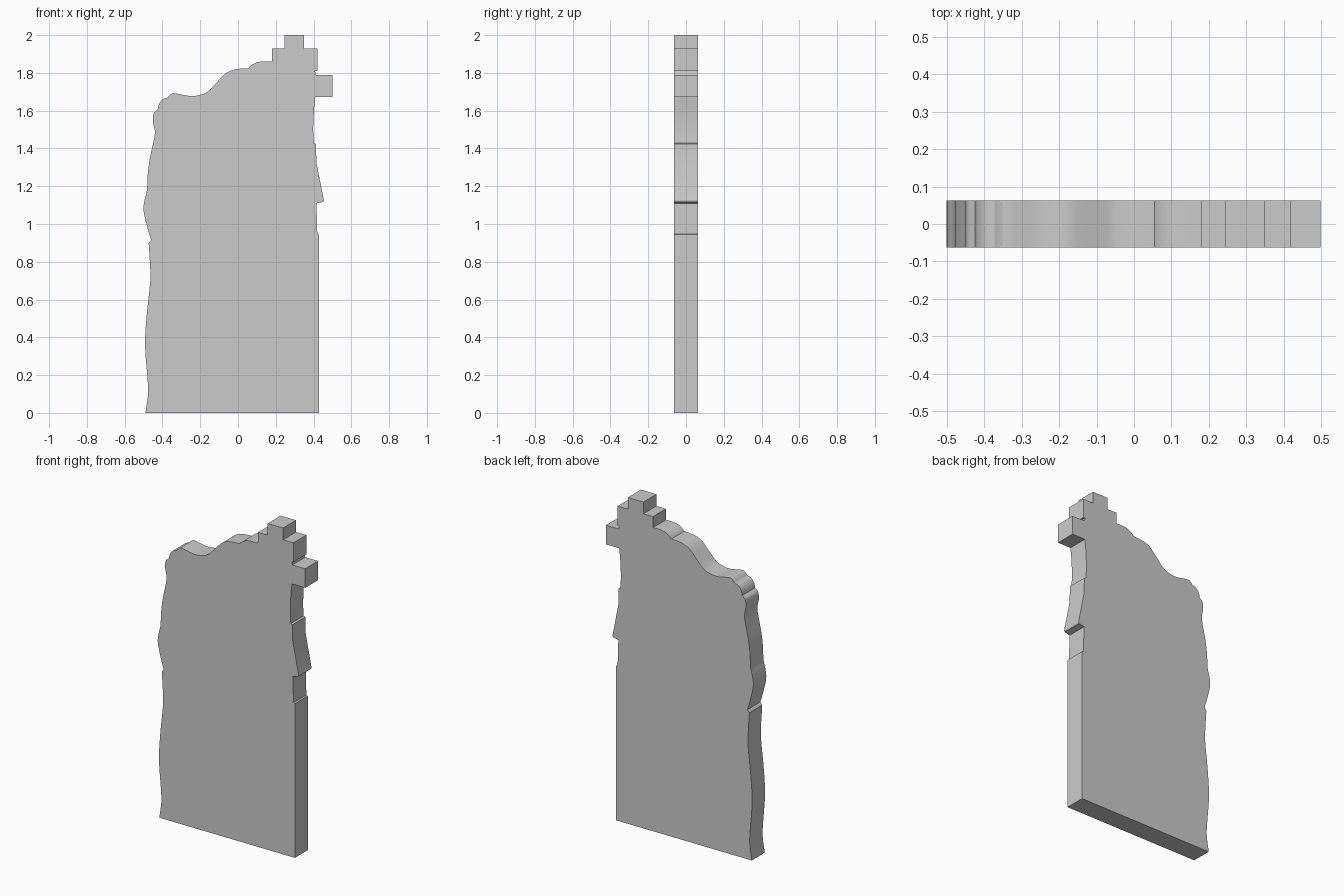
import bpy, bmesh, math
from mathutils import Vector

if "Cube" in bpy.data.objects:
    bpy.data.objects.remove(bpy.data.objects["Cube"])

DEPTH = 0.125


def spline(points, steps=5):
    """Smooth run through the given points (Catmull-Rom)."""
    p = [Vector(q) for q in points]
    p = [2 * p[0] - p[1]] + p + [2 * p[-1] - p[-2]]
    out = []
    for a, b, c, d in zip(p, p[1:], p[2:], p[3:]):
        for i in range(steps):
            t = i / steps
            out.append(0.5 * (2 * b + (c - a) * t + (2 * a - 5 * b + 4 * c - d) * t * t
                              + (3 * b - a - 3 * c + d) * t ** 3))
    return out + [p[-2]]


# Wavy left edge, below and above the notch
lower_left = spline([(-.49, 0), (-.476, .1), (-.479, .18), (-.492, .36), (-.483, .52),
                     (-.466, .68), (-.464, .75), (-.473, .9)])
upper_left = spline([(-.46, .916), (-.478, .975), (-.5, 1.07), (-.494, 1.13), (-.482, 1.18),
                     (-.478, 1.26), (-.468, 1.34), (-.447, 1.44), (-.44, 1.49),
                     (-.45, 1.54), (-.446, 1.585), (-.425, 1.607)])
# Rippled, sloping top
corner = spline([(-.425, 1.607), (-.418, 1.635), (-.4, 1.659), (-.373, 1.669)], 3)
crest = spline([(-.373, 1.669), (-.357, 1.686), (-.336, 1.692), (-.257, 1.678),
                (-.204, 1.683), (-.156, 1.705), (-.077, 1.787), (-.04, 1.811),
                (0, 1.821), (.055, 1.824)])
bump = spline([(.055, 1.824), (.07, 1.84), (.1, 1.856), (.135, 1.861), (.18, 1.861)], 3)
# Stepped blocks at the top right
blocks = [(.18, 1.928), (.245, 1.928), (.245, 2), (.35, 2), (.35, 1.928), (.42, 1.928),
          (.42, 1.81), (.408, 1.81), (.412, 1.79), (.499, 1.79), (.499, 1.673), (.409, 1.673)]
# Right edge with the hanging wedge
right_edge = spline([(.409, 1.672), (.402, 1.6), (.398, 1.5), (.402, 1.428)], 3) + [
    (.413, 1.424), (.415, 1.325), (.455, 1.125), (.452, 1.117), (.415, 1.109),
    (.42, .947), (.43, .945), (.43, 0)]

outline = []
for run in (lower_left, upper_left, corner, crest, bump, blocks, right_edge):
    for q in run:
        q = Vector(q)
        if not outline or (q - outline[-1]).length > 0.0005:
            outline.append(q)

# Slab: extrude the outline through its thickness
bm = bmesh.new()
front = [bm.verts.new((q.x, -DEPTH / 2, q.y)) for q in outline]
back = [bm.verts.new((q.x, DEPTH / 2, q.y)) for q in outline]
n = len(outline)
bm.faces.new(front)
bm.faces.new(back[::-1])
for i in range(n):
    j = (i + 1) % n
    bm.faces.new((front[i], back[i], back[j], front[j]))
bmesh.ops.recalc_face_normals(bm, faces=bm.faces[:])
bmesh.ops.triangulate(bm, faces=[f for f in bm.faces if len(f.verts) > 4])

mesh = bpy.data.meshes.new("wall_slab")
bm.to_mesh(mesh)
bm.free()
slab = bpy.data.objects.new("wall_slab", mesh)
bpy.context.collection.objects.link(slab)

grey = bpy.data.materials.new("plain_grey")
grey.diffuse_color = (0.6, 0.6, 0.6, 1)
grey.use_nodes = True
grey.node_tree.nodes["Principled BSDF"].inputs["Base Color"].default_value = grey.diffuse_color
mesh.materials.append(grey)

bpy.context.view_layer.objects.active = slab
slab.select_set(True)
bpy.ops.object.shade_smooth_by_angle(angle=math.radians(30))
